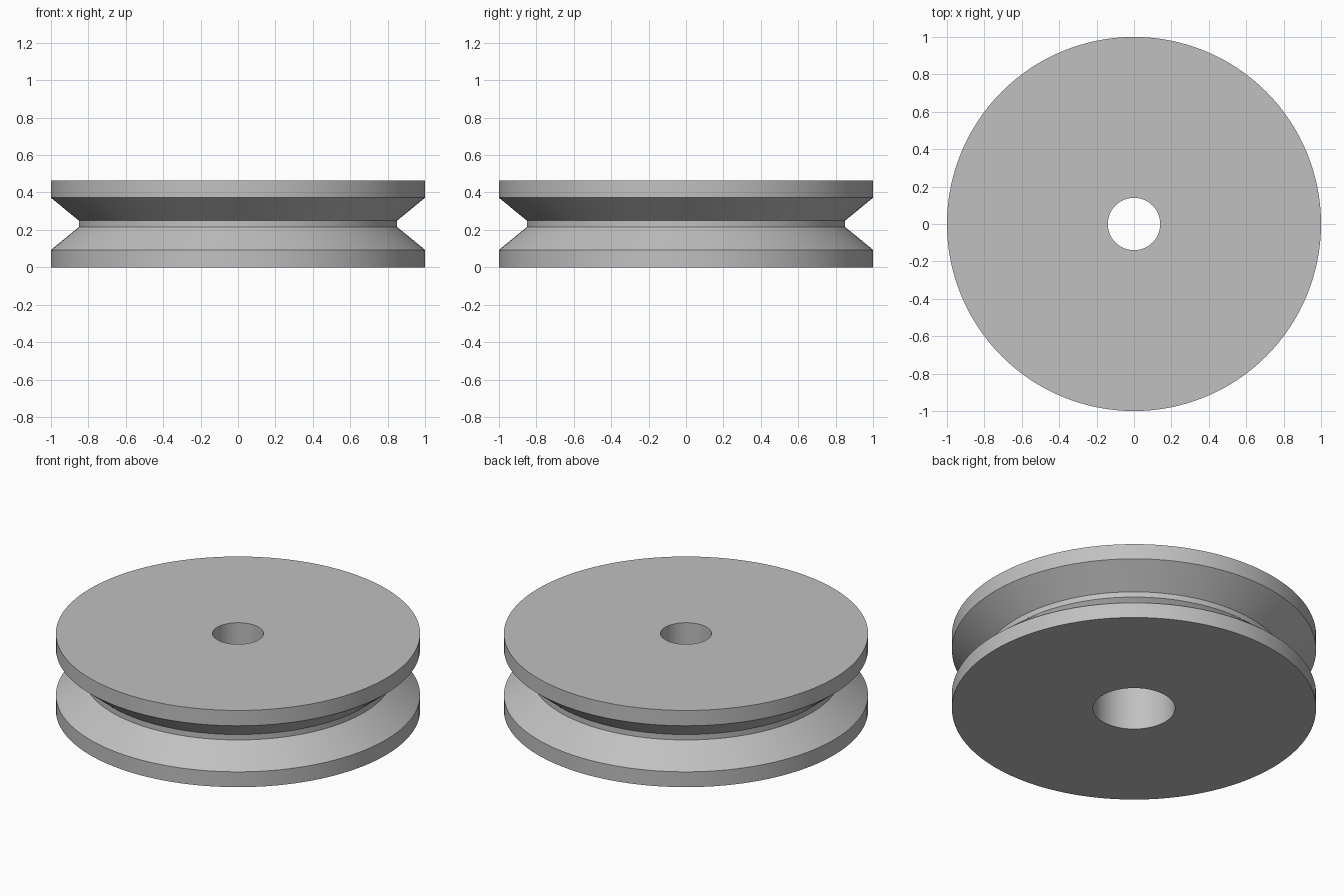
import bpy
import bmesh
from math import radians, tau

cube = bpy.data.objects.get("Cube")
if cube:
    bpy.data.objects.remove(cube, do_unlink=True)

# Plain grey material
grey = bpy.data.materials.new("grey")
grey.use_nodes = True
colour = (0.53, 0.53, 0.53, 1)
grey.diffuse_color = colour
grey.node_tree.nodes["Principled BSDF"].inputs["Base Color"].default_value = colour

# Main dimensions
RIM, GROOVE, BORE, SEAT = 1.0, 0.85, 0.14, 0.225
HEIGHT, SEAT_DEPTH = 0.465, 0.28
SEGMENTS = 128

# Closed cross-section: grooved rim, narrow upper bore, wide seat underneath
profile = [
    (SEAT, 0), (RIM, 0), (RIM, 0.093), (GROOVE, 0.216),
    (GROOVE, HEIGHT - 0.216), (RIM, HEIGHT - 0.093), (RIM, HEIGHT),
    (BORE, HEIGHT), (BORE, SEAT_DEPTH), (SEAT, SEAT_DEPTH),
]

# Revolve the section about the vertical axis
bm = bmesh.new()
verts = [bm.verts.new((r, 0, z)) for r, z in profile]
edges = [bm.edges.new((verts[i - 1], verts[i])) for i in range(len(verts))]
bmesh.ops.spin(bm, geom=verts + edges, cent=(0, 0, 0), axis=(0, 0, 1),
               angle=tau, steps=SEGMENTS, use_merge=True)
bmesh.ops.remove_doubles(bm, verts=bm.verts[:], dist=0.0001)
bmesh.ops.recalc_face_normals(bm, faces=bm.faces[:])
mesh = bpy.data.meshes.new("pulley_wheel")
bm.to_mesh(mesh)
bm.free()
mesh.materials.append(grey)

wheel = bpy.data.objects.new("pulley_wheel", mesh)
bpy.context.collection.objects.link(wheel)

# Smooth round walls with crisp rims
bpy.ops.object.select_all(action="DESELECT")
wheel.select_set(True)
bpy.context.view_layer.objects.active = wheel
bpy.ops.object.shade_smooth_by_angle(angle=radians(25))
